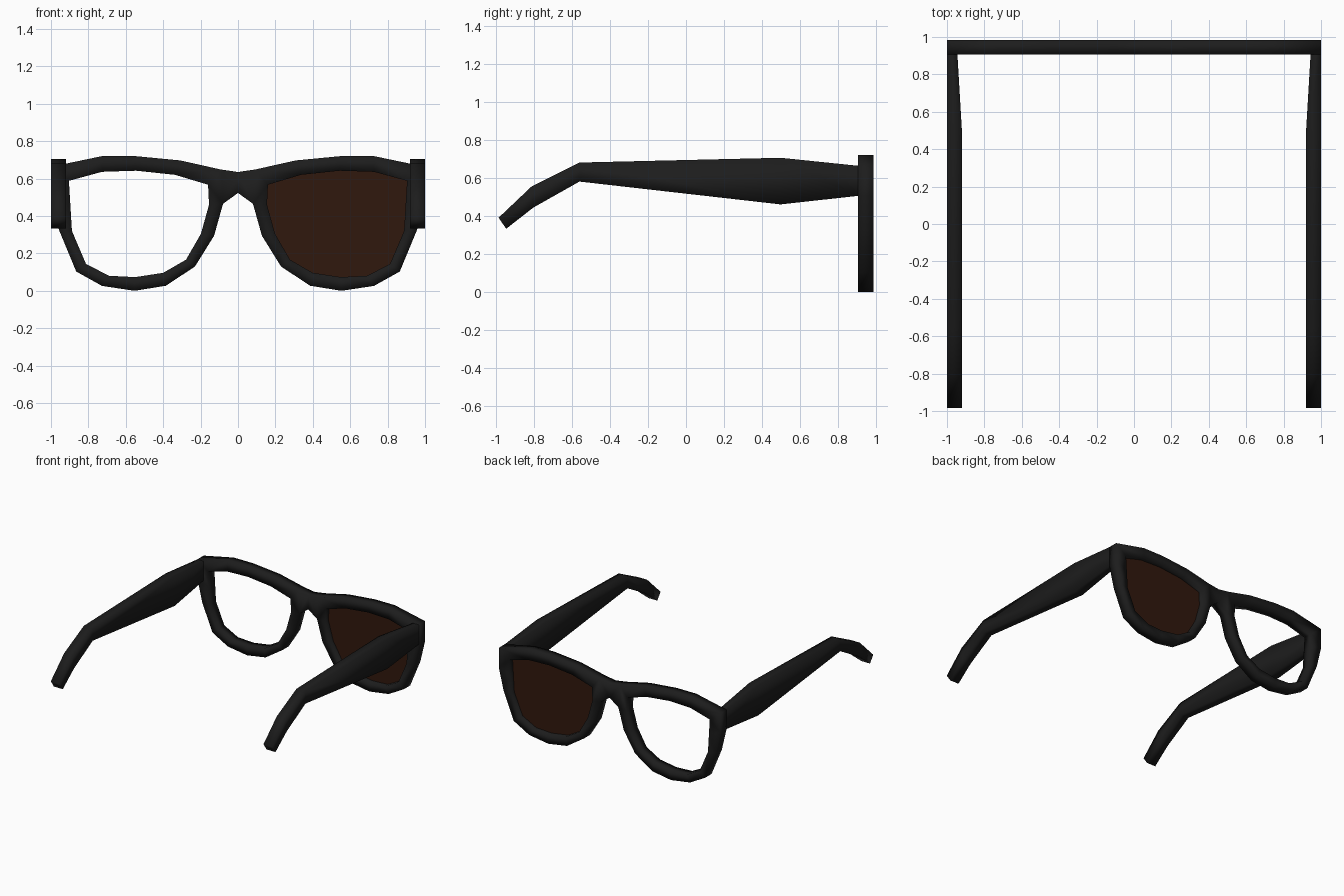
import bpy, bmesh

if "Cube" in bpy.data.objects:
    bpy.data.objects.remove(bpy.data.objects["Cube"])

Y_IN, Y_OUT = 0.905, 0.985


def material(name, rgb):
    m = bpy.data.materials.new(name)
    m.diffuse_color = (*rgb, 1)
    m.use_nodes = True
    m.node_tree.nodes["Principled BSDF"].inputs["Base Color"].default_value = m.diffuse_color
    return m


black = material("black_plastic", (0.012, 0.012, 0.012))
brown = material("brown_tint", (0.03, 0.009, 0.004))


def finish(name, bm, mat, mirror=True):
    bmesh.ops.recalc_face_normals(bm, faces=bm.faces)
    me = bpy.data.meshes.new(name)
    bm.to_mesh(me)
    bm.free()
    me.materials.append(mat)
    me.shade_smooth()
    ob = bpy.data.objects.new(name, me)
    bpy.context.collection.objects.link(ob)
    if mirror:
        mod = ob.modifiers.new("mirror", "MIRROR")
        mod.use_clip = True
    return ob


# Rim profile as (inner x, inner z, outer x, outer z), starting at the bridge
rim = [
    (.160, .567, .090, .648), (.155, .460, .080, .465),
    (.198, .305, .128, .294), (.278, .166, .230, .130),
    (.400, .096, .385, .027), (.550, .073, .553, .000),
    (.690, .080, .727, .026), (.813, .144, .865, .103),
    (.888, .320, .957, .325), (.897, .470, 1.00, .505),
    (.904, .588, 1.00, .663), (.727, .636, .727, .720),
    (.545, .642, .550, .720), (.337, .620, .310, .697),
]

# Front frame: one box-section rim plus half the bridge, mirrored
bm = bmesh.new()
rings = []
for ix, iz, ox, oz in rim:
    pts = [(ix, Y_IN, iz), (ox, Y_IN, oz), (ox, Y_OUT, oz), (ix, Y_OUT, iz)]
    rings.append([bm.verts.new(p) for p in pts])
for i, a in enumerate(rings):
    b = rings[(i + 1) % len(rings)]
    for k in range(4):
        if i == 0 and k == 1:
            continue  # bridge joins here
        n = (k + 1) % 4
        bm.faces.new((a[k], a[n], b[n], b[k]))
joint = [rings[0][1], rings[0][2], rings[1][2], rings[1][1]]
centre = [bm.verts.new(p) for p in
          [(0, Y_IN, .635), (0, Y_OUT, .635), (0, Y_OUT, .523), (0, Y_IN, .523)]]
for k in range(4):
    n = (k + 1) % 4
    bm.faces.new((joint[k], joint[n], centre[n], centre[k]))
finish("front_frame", bm, black)

# Temple arms: (top y, top z, bottom y, bottom z, inner x)
arm = [
    (.905, .663, .905, .505, .944), (.497, .705, .497, .460, .920),
    (-.560, .680, -.560, .580, .920), (-.813, .553, -.803, .443, .920),
    (-.985, .390, -.945, .332, .920),
]
bm = bmesh.new()
rings = []
for ty, tz, by, bz, x in arm:
    pts = [(1, ty, tz), (x, ty, tz), (x, by, bz), (1, by, bz)]
    rings.append([bm.verts.new(p) for p in pts])
for a, b in zip(rings, rings[1:]):
    for k in range(4):
        n = (k + 1) % 4
        bm.faces.new((a[k], a[n], b[n], b[k]))
bm.faces.new(rings[-1])
finish("temple_arm", bm, black)

# Single tinted lens filling the +x rim
bm = bmesh.new()
bm.faces.new([bm.verts.new((p[0], (Y_IN + Y_OUT) / 2, p[1])) for p in rim])
finish("lens", bm, brown, mirror=False)
